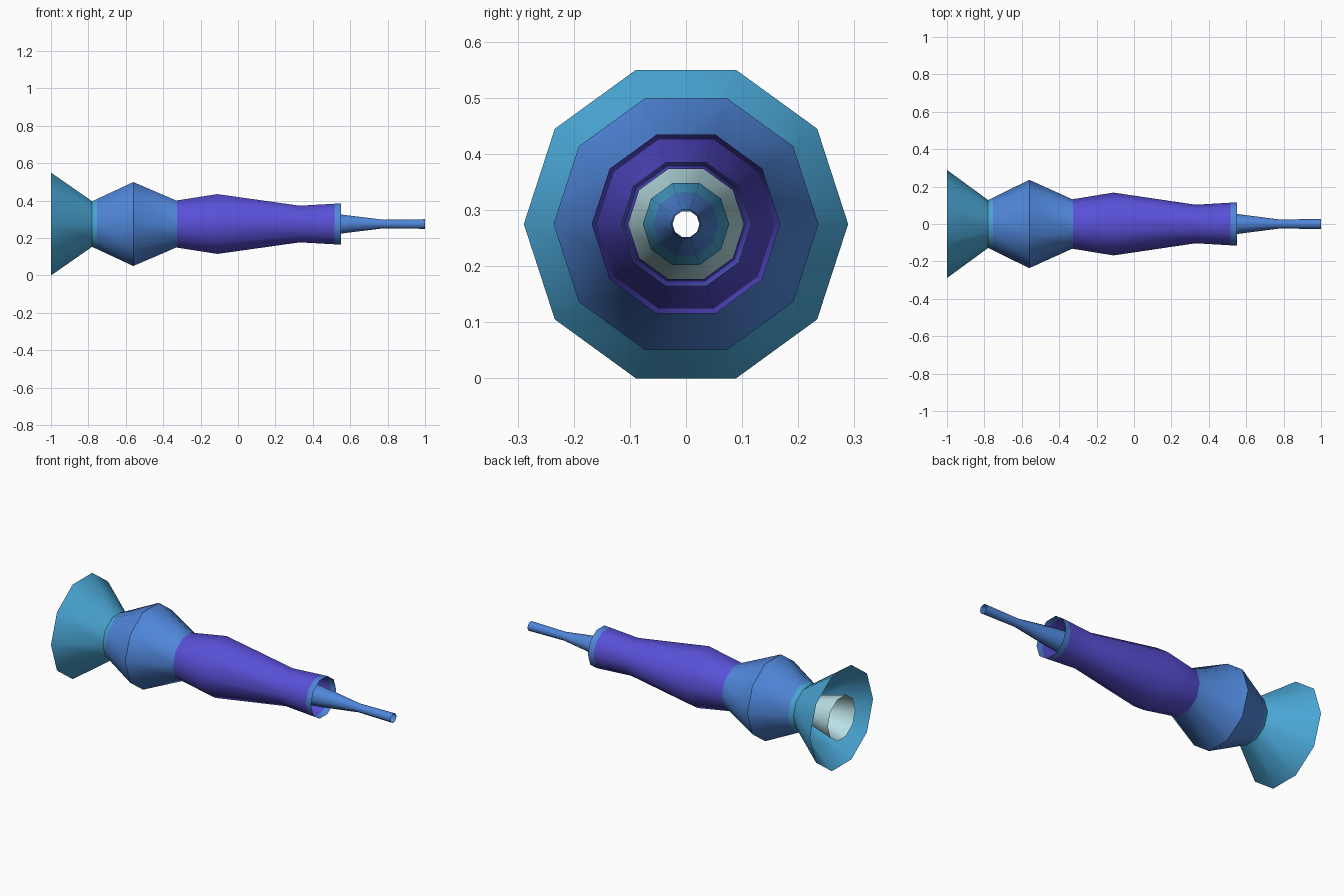
import bpy, bmesh, math

if "Cube" in bpy.data.objects:
    bpy.data.objects.remove(bpy.data.objects["Cube"])

SIDES = 10
AXIS_Z = 0.289 * math.sin(math.radians(72))


def material(name, rgb):
    m = bpy.data.materials.new(name)
    m.diffuse_color = (*rgb, 1)
    m.use_nodes = True
    m.node_tree.nodes["Principled BSDF"].inputs["Base Color"].default_value = m.diffuse_color
    return m


SKY = material("sky blue", (0.07, 0.39, 0.68))
BLUE = material("mid blue", (0.08, 0.24, 0.70))
VIOLET = material("violet", (0.10, 0.08, 0.68))
PALE = material("pale aqua", (0.48, 0.74, 0.78))


def lathe(name, profile, bands):
    """Open ten-sided sleeve about the x axis; bands = [(x_end, material)]."""
    pts = list(profile)
    # extra rings where the colour changes
    for cut, _ in bands[:-1]:
        for (x0, r0), (x1, r1) in zip(profile, profile[1:]):
            if x0 + 0.001 < cut < x1 - 0.001:
                pts.append((cut, r0 + (r1 - r0) * (cut - x0) / (x1 - x0)))
    pts.sort()
    mats = []
    for _, m in bands:
        if m not in mats:
            mats.append(m)

    bm = bmesh.new()
    rings = []
    for x, r in pts:
        rings.append([bm.verts.new((x, r * math.cos(a), AXIS_Z + r * math.sin(a)))
                      for a in (2 * math.pi * i / SIDES for i in range(SIDES))])
    for k, (ra, rb) in enumerate(zip(rings, rings[1:])):
        mid = (pts[k][0] + pts[k + 1][0]) / 2
        mat = next(m for end, m in bands if mid < end)
        for i in range(SIDES):
            j = (i + 1) % SIDES
            f = bm.faces.new((ra[i], ra[j], rb[j], rb[i]))
            f.material_index = mats.index(mat)
    # normals must point away from the axis
    for f in bm.faces:
        f.normal_update()
        c = f.calc_center_median()
        if f.normal.y * c.y + f.normal.z * (c.z - AXIS_Z) < 0:
            f.normal_flip()
    me = bpy.data.meshes.new(name)
    bm.to_mesh(me)
    bm.free()
    for m in mats:
        me.materials.append(m)
    ob = bpy.data.objects.new(name, me)
    bpy.context.collection.objects.link(ob)
    bpy.ops.object.select_all(action='DESELECT')
    ob.select_set(True)
    bpy.context.view_layer.objects.active = ob
    bpy.ops.object.shade_smooth_by_angle(angle=math.radians(40))
    return ob


# Outer sleeve: flared bell, bulge, long body and collar
lathe("outer_sleeve",
      [(-1, 0.289), (-0.78, 0.128), (-0.56, 0.236), (-0.33, 0.132),
       (-0.11, 0.168), (0.33, 0.103), (0.55, 0.116)],
      [(-0.755, SKY), (-0.325, BLUE), (0.515, VIOLET), (9, BLUE)])

# Inner tube: pale funnel inside the bell, running out to the thin spout
lathe("inner_tube",
      [(-1, 0.127), (-0.78, 0.068), (-0.33, 0.066), (0.33, 0.077),
       (0.55, 0.0535), (0.78, 0.024), (1, 0.027)],
      [(-0.6, PALE), (0.5, SKY), (9, BLUE)])
